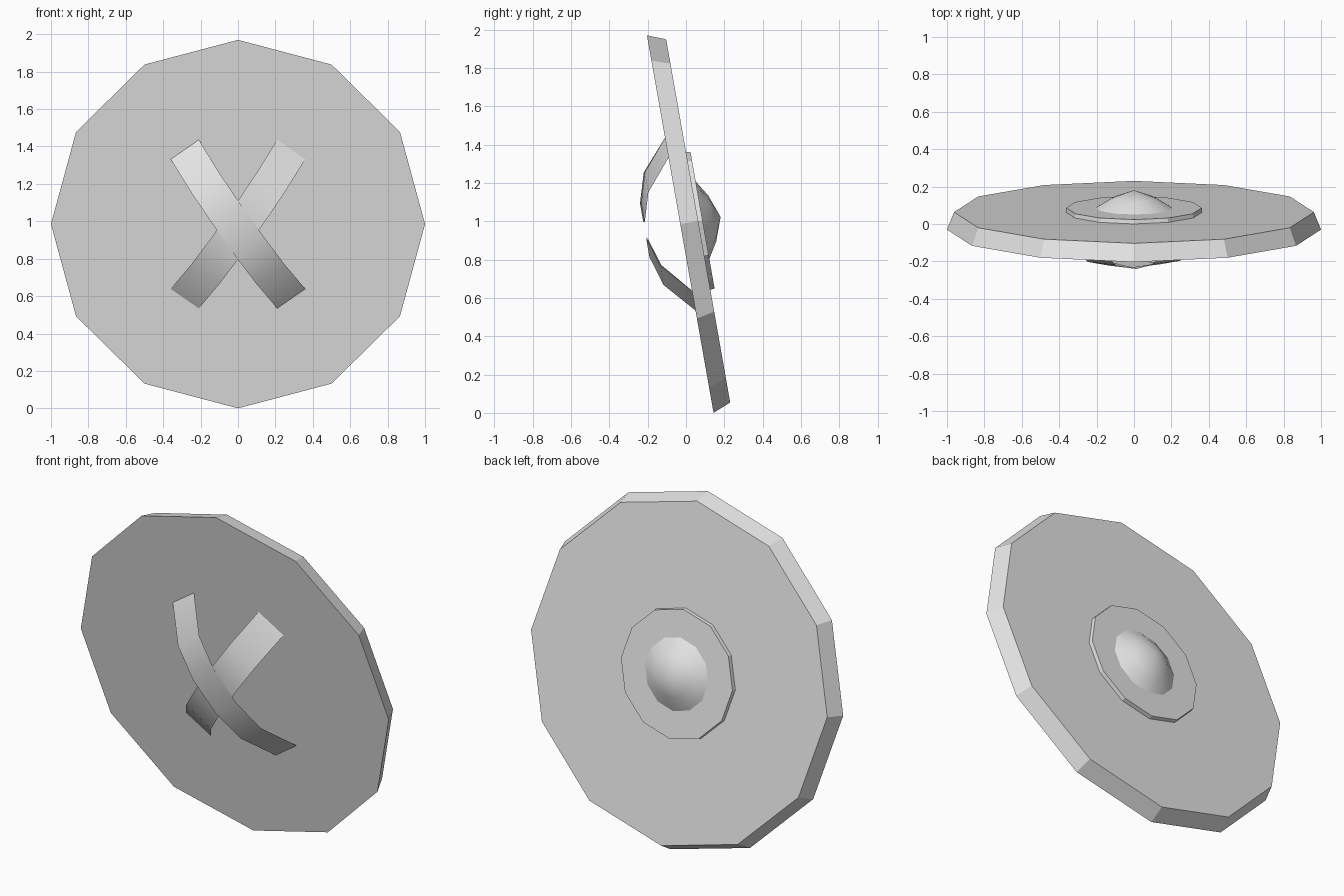
import bpy, bmesh
from math import sin, cos, pi, radians
from mathutils import Vector

cube = bpy.data.objects.get("Cube")
if cube:
    bpy.data.objects.remove(cube)

SIDES = 12
TILT = radians(10)
CENTRE = (0, -0.03, 0.985)

grey = bpy.data.materials.new("plain_grey")
grey.use_nodes = True
COLOUR = (0.8, 0.8, 0.8, 1)
grey.diffuse_color = COLOUR
grey.node_tree.nodes["Principled BSDF"].inputs["Base Color"].default_value = COLOUR


def finish(name, bm, smooth=False):
    """Turn a bmesh into an object leaning with the shield."""
    mesh = bpy.data.meshes.new(name)
    bm.to_mesh(mesh)
    bm.free()
    mesh.materials.append(grey)
    for p in mesh.polygons:
        p.use_smooth = smooth
    obj = bpy.data.objects.new(name, mesh)
    obj.location = CENTRE
    obj.rotation_euler.x = TILT
    bpy.context.collection.objects.link(obj)
    return obj


def lathe(name, profile, smooth=False, cap_front=False):
    """Spin (radius, depth) points about the shield axis; radius 0 ends in a tip."""
    bm = bmesh.new()
    rings = []
    for r, y in profile:
        count = SIDES if r > 0 else 1
        rings.append([bm.verts.new((r * sin(2 * pi * i / SIDES), y, r * cos(2 * pi * i / SIDES)))
                      for i in range(count)])
    for a, b in zip(rings, rings[1:]):
        for i in range(SIDES):
            j = (i + 1) % SIDES
            if len(b) == 1:
                bm.faces.new((a[i], a[j], b[0]))
            else:
                bm.faces.new((a[i], a[j], b[j], b[i]))
    if len(rings[-1]) > 1:
        bm.faces.new(rings[-1])
    if cap_front:
        bm.faces.new(rings[0][::-1])
    bmesh.ops.recalc_face_normals(bm, faces=bm.faces)
    # open shells must face the back
    if not cap_front and sum(f.normal.y for f in bm.faces) < 0:
        bmesh.ops.reverse_faces(bm, faces=bm.faces)
    return finish(name, bm, smooth)


def strap(name, side, lift):
    """Thin arched band running diagonally across the front face."""
    along = Vector((0.575 * side, 0, -0.818))
    across = Vector((0.818 * side, 0, 0.575)) * 0.092
    half = [(0.495, 0), (0.30, 0.135), (0.11, 0.182)]
    arch = [(-s, h) for s, h in half] + [(s, h) for s, h in reversed(half)]
    bm = bmesh.new()
    rows = []
    for s, h in arch:
        mid = along * s + Vector((0, -h - (lift if h else 0), 0))
        rows.append((bm.verts.new(mid - across), bm.verts.new(mid + across)))
    for a, b in zip(rows, rows[1:]):
        bm.faces.new((a[0], b[0], b[1], a[1]))
    bm.normal_update()
    if sum(f.normal.y for f in bm.faces) > 0:
        bmesh.ops.reverse_faces(bm, faces=bm.faces)
    return finish(name, bm, True)


# Main board, tapering slightly to the back
lathe("shield_board", [(1.0, 0), (0.962, 0.095)], cap_front=True)
# Raised plate and domed boss on the back
lathe("boss_plate", [(0.365, 0.095), (0.362, 0.118)])
lathe("boss_dome", [(0.205, 0.118), (0.122, 0.169), (0, 0.214)], smooth=True)
# Crossed arm straps
strap("upper_strap", 1, 0.006)
strap("lower_strap", -1, 0)
